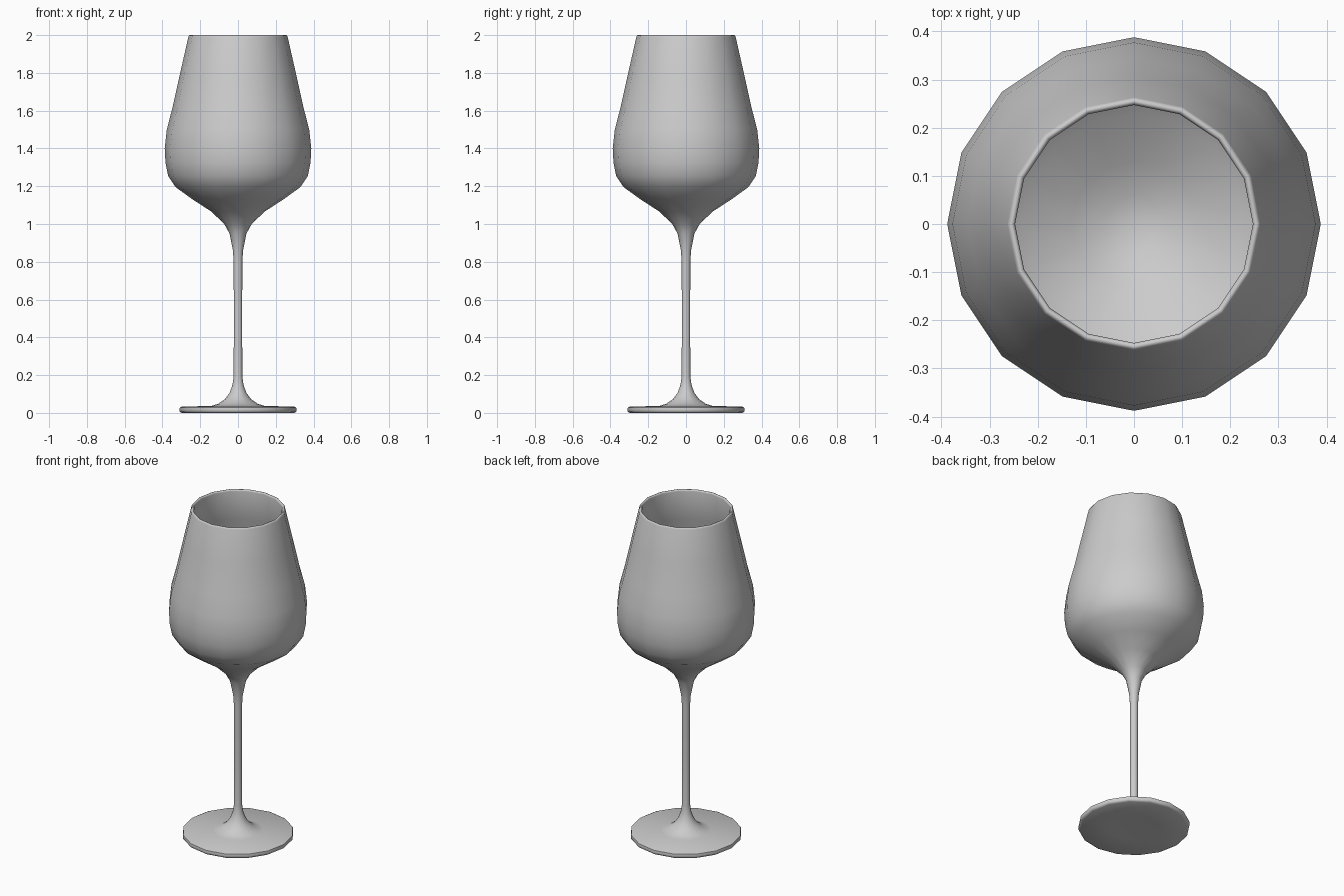
import bpy, bmesh, math

old = bpy.data.objects.get("Cube")
if old:
    bpy.data.objects.remove(old, do_unlink=True)

SIDES = 16

glass = bpy.data.materials.new("plain grey")
glass.use_nodes = True
GREY = (0.6, 0.6, 0.6, 1)
glass.diffuse_color = GREY
glass.node_tree.nodes["Principled BSDF"].inputs["Base Color"].default_value = GREY


def lathe(name, profile):
    """Turn a list of (radius, height) points around z; radius 0 makes a pole."""
    bm = bmesh.new()
    rings = []
    for r, z in profile:
        if r == 0:
            rings.append([bm.verts.new((0, 0, z))] * SIDES)
        else:
            angles = [math.tau * i / SIDES for i in range(SIDES)]
            rings.append([bm.verts.new((r * math.cos(a), r * math.sin(a), z)) for a in angles])
    for low, high in zip(rings, rings[1:]):
        for i in range(SIDES):
            j = (i + 1) % SIDES
            corners = dict.fromkeys((low[i], low[j], high[j], high[i]))
            bm.faces.new(list(corners))
    bmesh.ops.recalc_face_normals(bm, faces=bm.faces)
    mesh = bpy.data.meshes.new(name)
    bm.to_mesh(mesh)
    bm.free()
    mesh.materials.append(glass)
    obj = bpy.data.objects.new(name, mesh)
    bpy.context.collection.objects.link(obj)
    bpy.ops.object.select_all(action="DESELECT")
    obj.select_set(True)
    bpy.context.view_layer.objects.active = obj
    bpy.ops.object.shade_smooth_by_angle(angle=math.radians(50))
    return obj


# One continuous outline: underside, foot, stem, outer bowl, rounded rim, inner bowl
foot = [(0, 0.008), (0.14, 0.006), (0.298, 0), (0.308, 0.006), (0.31, 0.016), (0.308, 0.028),
        (0.298, 0.033), (0.14, 0.037), (0.105, 0.048), (0.07, 0.072), (0.045, 0.105),
        (0.03, 0.145)]
stem = [(0.023, 0.19), (0.022, 0.5), (0.023, 0.8), (0.027, 0.86), (0.045, 0.95),
        (0.073, 1.0)]
bowl = [(0.14, 1.065), (0.24, 1.13), (0.33, 1.195), (0.37, 1.255), (0.384, 1.325),
        (0.388, 1.4), (0.377, 1.5), (0.346, 1.62), (0.306, 1.8), (0.263, 1.99)]
rim = [(0.26, 1.998), (0.255, 2.0), (0.25, 1.998)]
inside = [(0.247, 1.99), (0.29, 1.8), (0.33, 1.62), (0.361, 1.5), (0.372, 1.4),
          (0.368, 1.325), (0.354, 1.26), (0.318, 1.207), (0.23, 1.145), (0.13, 1.082),
          (0.06, 1.05), (0, 1.04)]
lathe("wine_glass", foot + stem + bowl + rim + inside)
